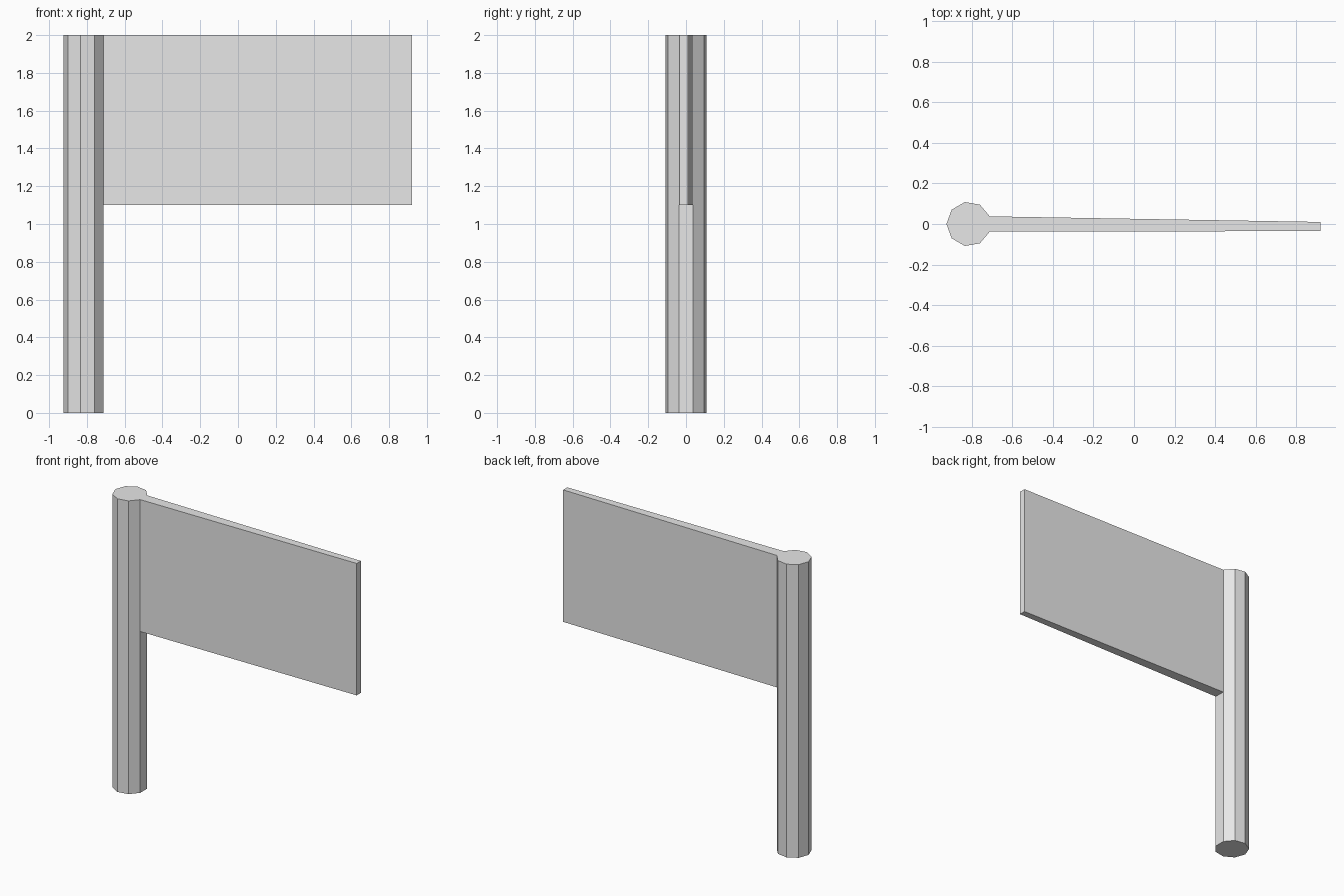
import bpy
import bmesh
import math

if "Cube" in bpy.data.objects:
    bpy.data.objects.remove(bpy.data.objects["Cube"], do_unlink=True)

grey = bpy.data.materials.new("light_grey")
grey.use_nodes = True
colour = (0.8, 0.8, 0.8, 1)
grey.diffuse_color = colour
grey.node_tree.nodes["Principled BSDF"].inputs["Base Color"].default_value = colour


def prism(name, outline, bottom, top):
    """Extrude a flat outline upward into a closed solid."""
    bm = bmesh.new()
    base = bm.faces.new([bm.verts.new((x, y, bottom)) for x, y in outline])
    raised = bmesh.ops.extrude_face_region(bm, geom=[base], use_keep_orig=True)
    moved = [v for v in raised["geom"] if isinstance(v, bmesh.types.BMVert)]
    bmesh.ops.translate(bm, verts=moved, vec=(0, 0, top - bottom))
    bmesh.ops.recalc_face_normals(bm, faces=bm.faces)
    mesh = bpy.data.meshes.new(name)
    bm.to_mesh(mesh)
    bm.free()
    mesh.materials.append(grey)
    obj = bpy.data.objects.new(name, mesh)
    bpy.context.collection.objects.link(obj)
    return obj


# Nine-sided pole, with a flat side turned to the panel
SIDES, RADIUS, POLE_X = 9, 0.11, -0.815
angles = [math.pi + 2 * math.pi * i / SIDES for i in range(SIDES)]
ring = [(POLE_X + RADIUS * math.cos(a), RADIUS * math.sin(a)) for a in angles]
prism("pole", ring, 0, 2)

# Panel as wide as that side, thinning towards its free end
half = RADIUS * math.sin(math.pi / SIDES)
root = POLE_X + RADIUS * math.cos(math.pi / SIDES)
prism("flag_panel", [(root, -half), (0.92, -0.035), (0.92, 0.01), (root, half)], 1.1, 2)
